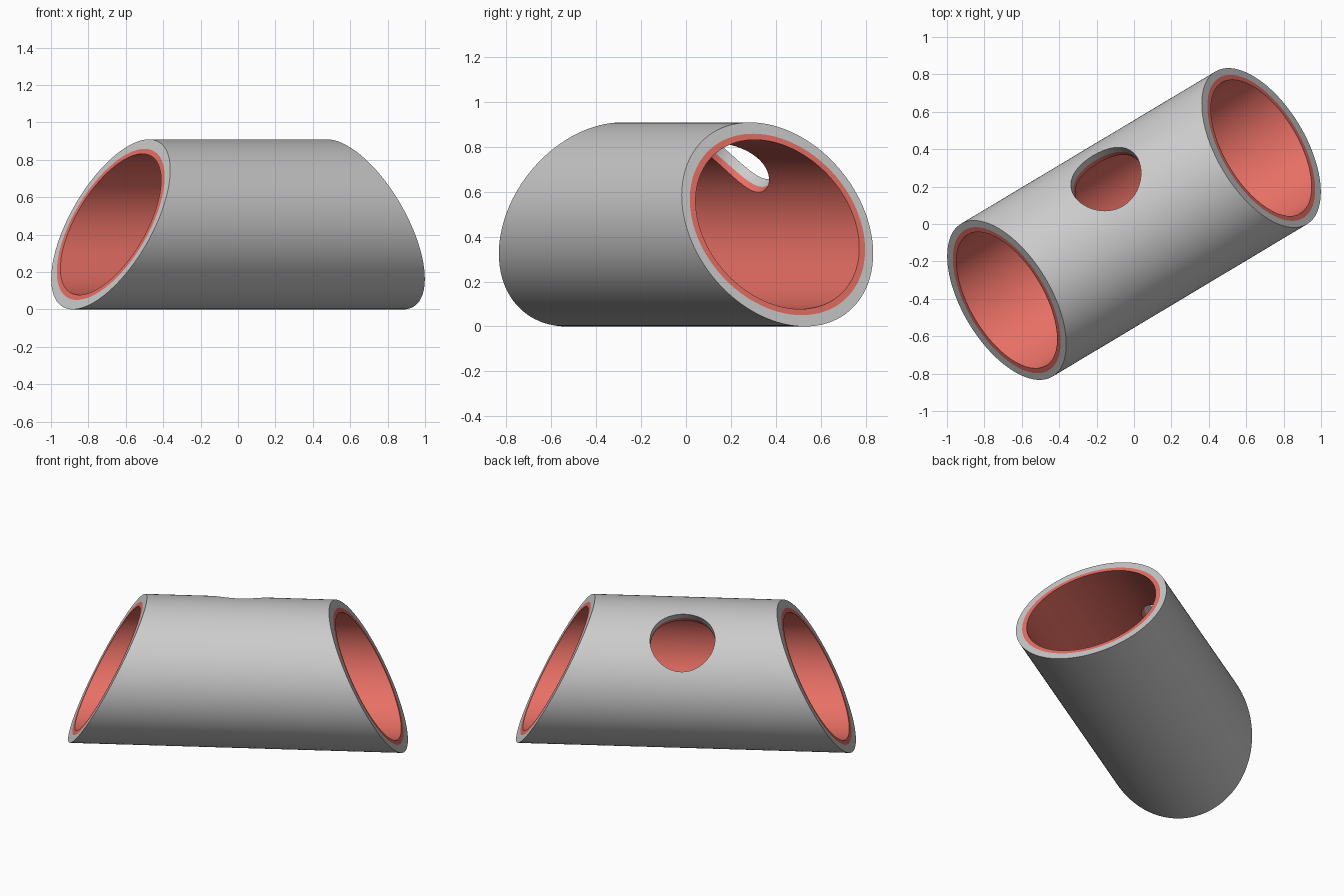
import bpy, bmesh
from math import sin, cos, pi, radians
from mathutils import Matrix

if "Cube" in bpy.data.objects:
    bpy.data.objects.remove(bpy.data.objects["Cube"])

HALF, SLOPE, CZ = 0.793, 0.2375 / 0.4545, 0.4545
YAW = radians(30.9)
SEG = 128

coral = bpy.data.materials.new("coral")
coral.diffuse_color = (0.8, 0.16, 0.13, 1)
coral.use_nodes = True
coral.node_tree.nodes["Principled BSDF"].inputs["Base Color"].default_value = coral.diffuse_color


def new_object(name, bm):
    bmesh.ops.recalc_face_normals(bm, faces=bm.faces)
    mesh = bpy.data.meshes.new(name)
    bm.to_mesh(mesh)
    bm.free()
    obj = bpy.data.objects.new(name, mesh)
    bpy.context.collection.objects.link(obj)
    obj.location = (0, 0, CZ)
    obj.rotation_euler = (0, 0, YAW)
    return obj


def mitred_tube(name, outer, inner):
    """Tube along local x; both ends lean inwards towards the top."""
    bm = bmesh.new()
    loops = []
    for (w, h), side in ((outer, -1), (outer, 1), (inner, 1), (inner, -1)):
        ring = []
        for i in range(SEG):
            a = 2 * pi * i / SEG
            z = h * sin(a)
            ring.append(bm.verts.new((side * (HALF - SLOPE * z), w * cos(a), z)))
        loops.append(ring)
    for k in range(4):
        p, q = loops[k], loops[(k + 1) % 4]
        for i in range(SEG):
            j = (i + 1) % SEG
            bm.faces.new((p[i], p[j], q[j], q[i]))
    return new_object(name, bm)


# outer shell and coloured lining
shell = mitred_tube("outer_shell", (0.476, 0.4545), (0.437, 0.404))
lining = mitred_tube("inner_lining", (0.437, 0.404), (0.408, 0.377))
lining.data.materials.append(coral)

# round hole, leaning to the back
bm = bmesh.new()
tilt = Matrix.Rotation(radians(-40), 4, 'X')
bmesh.ops.create_cone(bm, cap_ends=True, segments=96, radius1=0.197, radius2=0.197,
                      depth=0.6, matrix=tilt @ Matrix.Translation((0, 0, 0.45)))
cutter = new_object("hole_cutter", bm)
cutter.hide_render = True
bpy.context.view_layer.update()

for obj in (shell, lining):
    mod = obj.modifiers.new("hole", 'BOOLEAN')
    mod.operation = 'DIFFERENCE'
    mod.solver = 'EXACT'
    mod.object = cutter
    bpy.ops.object.select_all(action='DESELECT')
    obj.select_set(True)
    bpy.context.view_layer.objects.active = obj
    bpy.ops.object.modifier_apply(modifier=mod.name)
    bpy.ops.object.shade_smooth_by_angle(angle=radians(30))

bpy.data.objects.remove(cutter)
